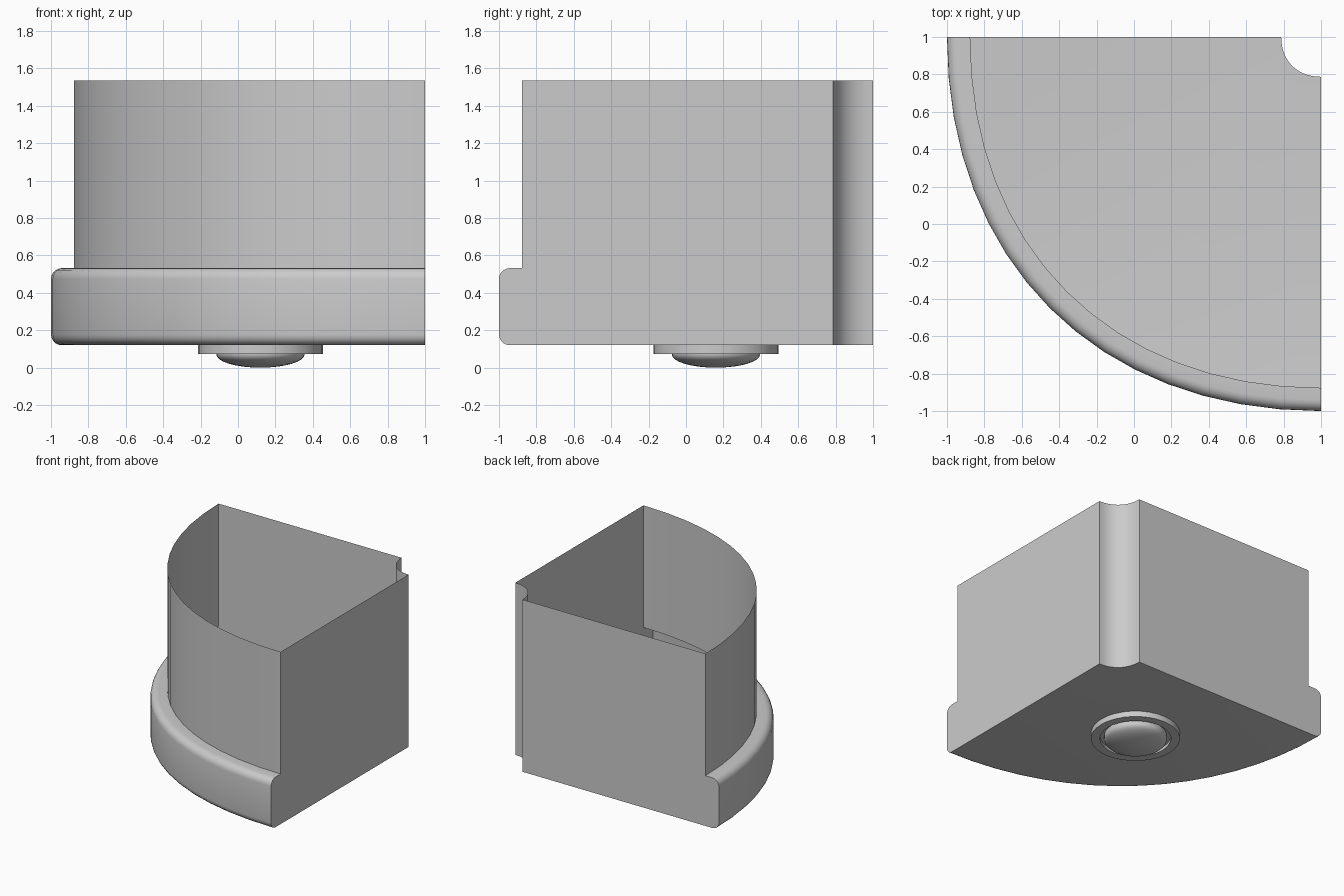
import bpy, bmesh, math

if "Cube" in bpy.data.objects:
    bpy.data.objects.remove(bpy.data.objects["Cube"])

ARC_STEPS = 16


def finish(bm, name, angle=35):
    bmesh.ops.remove_doubles(bm, verts=bm.verts, dist=1e-5)
    bmesh.ops.recalc_face_normals(bm, faces=bm.faces)
    mesh = bpy.data.meshes.new(name)
    bm.to_mesh(mesh)
    bm.free()
    ob = bpy.data.objects.new(name, mesh)
    bpy.context.collection.objects.link(ob)
    bpy.ops.object.select_all(action='DESELECT')
    ob.select_set(True)
    bpy.context.view_layer.objects.active = ob
    bpy.ops.object.shade_smooth_by_angle(angle=math.radians(angle))
    return ob


def quarter(r, z, k=0.6):
    """Slightly full quarter arc around the corner (1, 1), from the back wall to the right wall."""
    pts = []
    for i in range(ARC_STEPS + 1):
        t = i / ARC_STEPS
        s = 1 - t
        a = s**3 + 3*s*s*t + 3*s*t*t*k
        b = t**3 + 3*t*t*s + 3*t*s*s*k
        pts.append((1 - r*a, 1 - r*b, z))
    return pts


def loft(bm, rows, closed=False):
    n = len(rows[0])
    for lo, hi in zip(rows, rows[1:]):
        for i in range(n if closed else n - 1):
            j = (i + 1) % n
            bm.faces.new((lo[i], lo[j], hi[j], hi[i]))


# Wedge container: thin shell, open at the top
Z0, Z1, Z2, R, F = 0.12, 0.532, 1.535, 2.0, 0.058
profile = [(R - F + F*math.sin(a), Z0 + F - F*math.cos(a))
           for a in (math.pi/2 * i/5 for i in range(6))]
profile += [(R - F + F*math.cos(a), Z1 - F + F*math.sin(a))
            for a in (math.pi/2 * i/5 for i in range(6))]
profile += [(1.876, Z1), (1.876, Z2)]
bm = bmesh.new()
rows = [[bm.verts.new(p) for p in quarter(r, z)] for r, z in profile]
notch = [[bm.verts.new(p) for p in quarter(0.213, z)] for z in (Z0, Z2)]
loft(bm, rows)
loft(bm, notch)
# floor and the two flat walls
bm.faces.new(rows[0] + notch[0][::-1])
for e in (0, -1):
    bm.faces.new([row[e] for row in rows] + [notch[1][e], notch[0][e]])
finish(bm, "wedge_container")


def revolve(name, prof, center, steps=32):
    """Lathe a (radius, z) profile around a vertical axis."""
    bm = bmesh.new()
    rows = [[bm.verts.new((center[0] + r*math.cos(2*math.pi*i/steps),
                           center[1] + r*math.sin(2*math.pi*i/steps), z))
             for i in range(steps)] for r, z in prof]
    loft(bm, rows, True)
    if prof[-1][0] > 0:
        bm.faces.new(rows[-1])
    return finish(bm, name)


# Foot under the floor: ring with a shallow dome in it
FOOT = (0.12, 0.16)
revolve("foot_ring", [(0.335, Z0), (0.335, 0.073), (0.268, 0.073), (0.268, 0.1), (0.236, 0.1)], FOOT)
dome = [(0.236, 0.1), (0.236, 0.07)]
dome += [(0.236*math.cos(a), 0.07 - 0.07*math.sin(a))
         for a in (math.pi/2 * i/8 for i in range(1, 8))]
dome.append((0.004, 0.0))
revolve("foot_dome", dome, FOOT)
